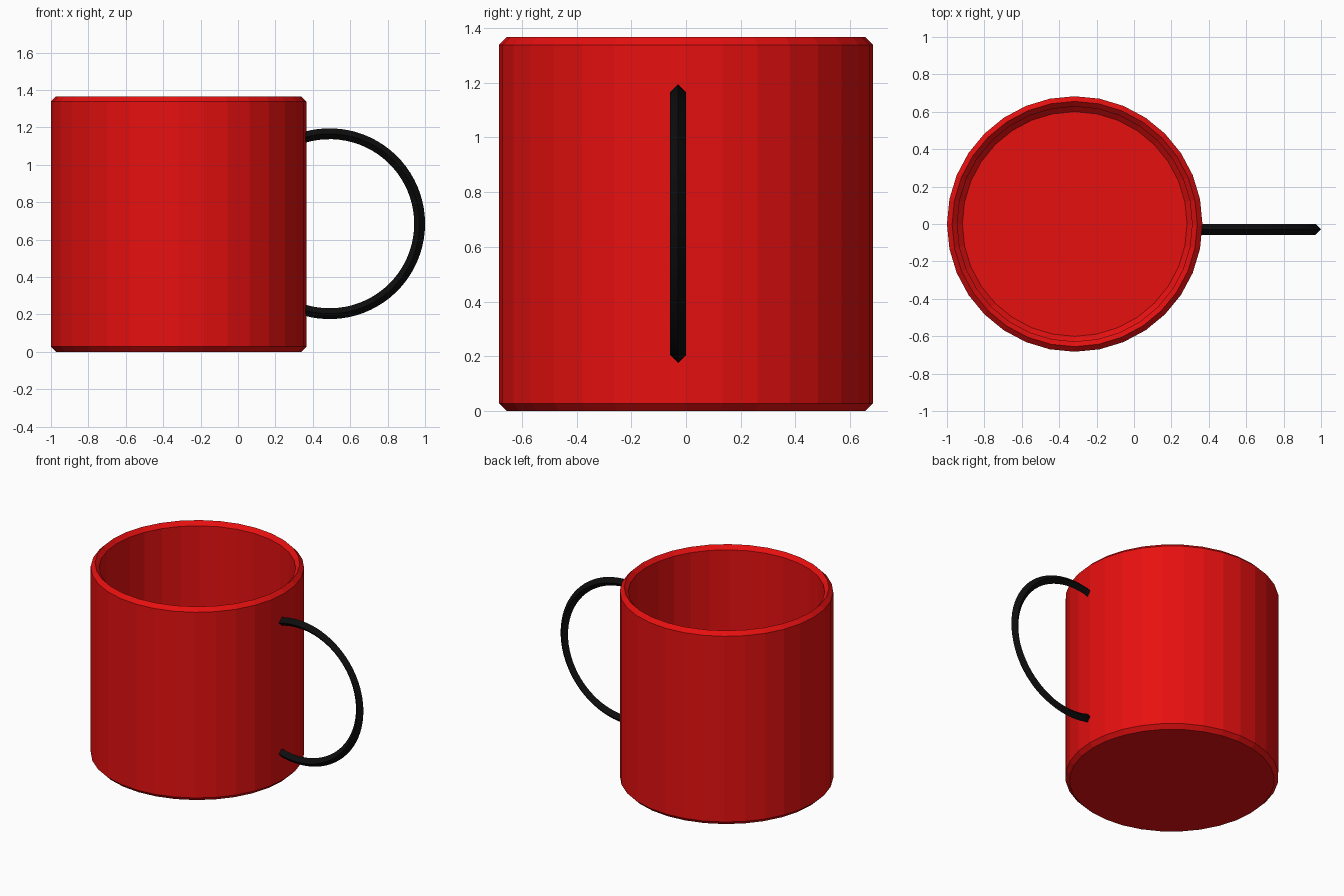
import bpy, bmesh, math

if "Cube" in bpy.data.objects:
    bpy.data.objects.remove(bpy.data.objects["Cube"])

SIDES = 32          # facets around the cup
CX = -0.317         # cup axis
R, H, B = 0.683, 1.366, 0.0275   # radius, height, chamfer


def material(name, rgb):
    m = bpy.data.materials.new(name)
    m.diffuse_color = (*rgb, 1)
    m.use_nodes = True
    m.node_tree.nodes["Principled BSDF"].inputs["Base Color"].default_value = m.diffuse_color
    return m


def add_object(name, bm, mat):
    bmesh.ops.recalc_face_normals(bm, faces=bm.faces)
    me = bpy.data.meshes.new(name)
    bm.to_mesh(me)
    bm.free()
    me.materials.append(mat)
    ob = bpy.data.objects.new(name, me)
    bpy.context.collection.objects.link(ob)
    return ob


def bridge(bm, a, b):
    n = len(a)
    for i in range(n):
        j = (i + 1) % n
        bm.faces.new((a[i], a[j], b[j], b[i]))


red = material("red enamel", (0.8, 0.005, 0.005))
black = material("black handle", (0.004, 0.004, 0.004))

# Cup: chamfered outer wall, ridged rim, inner wall and floor
profile = [(R - B, 0), (R, B), (R, H - B), (R - B, H),
           (R - 2 * B, H - B), (R - 2 * B, 3 * B), (R - 3 * B, 2 * B)]
bm = bmesh.new()
rings = []
for r, z in profile:
    rings.append([bm.verts.new((CX + r * math.cos(2 * math.pi * i / SIDES),
                                r * math.sin(2 * math.pi * i / SIDES), z))
                  for i in range(SIDES)])
for a, b in zip(rings, rings[1:]):
    bridge(bm, a, b)
bm.faces.new(rings[0])      # underside
bm.faces.new(rings[-1])     # inside floor
add_object("cup", bm, red)

# Handle: arc with a diamond section, ends sunk into the wall
HX, HY, HZ, HR, T = 0.49, -0.029, 0.685, 0.481, 0.029
STEPS, SWEEP = 48, math.radians(111)
bm = bmesh.new()
rings = []
for k in range(STEPS + 1):
    a = -SWEEP + 2 * SWEEP * k / STEPS
    rings.append([bm.verts.new((HX + (HR + dr) * math.cos(a), HY + dy,
                                HZ + (HR + dr) * math.sin(a)))
                  for dr, dy in ((T, 0), (0, T), (-T, 0), (0, -T))])
for a, b in zip(rings, rings[1:]):
    bridge(bm, a, b)
bm.faces.new(rings[0])
bm.faces.new(rings[-1])
add_object("handle", bm, black)
